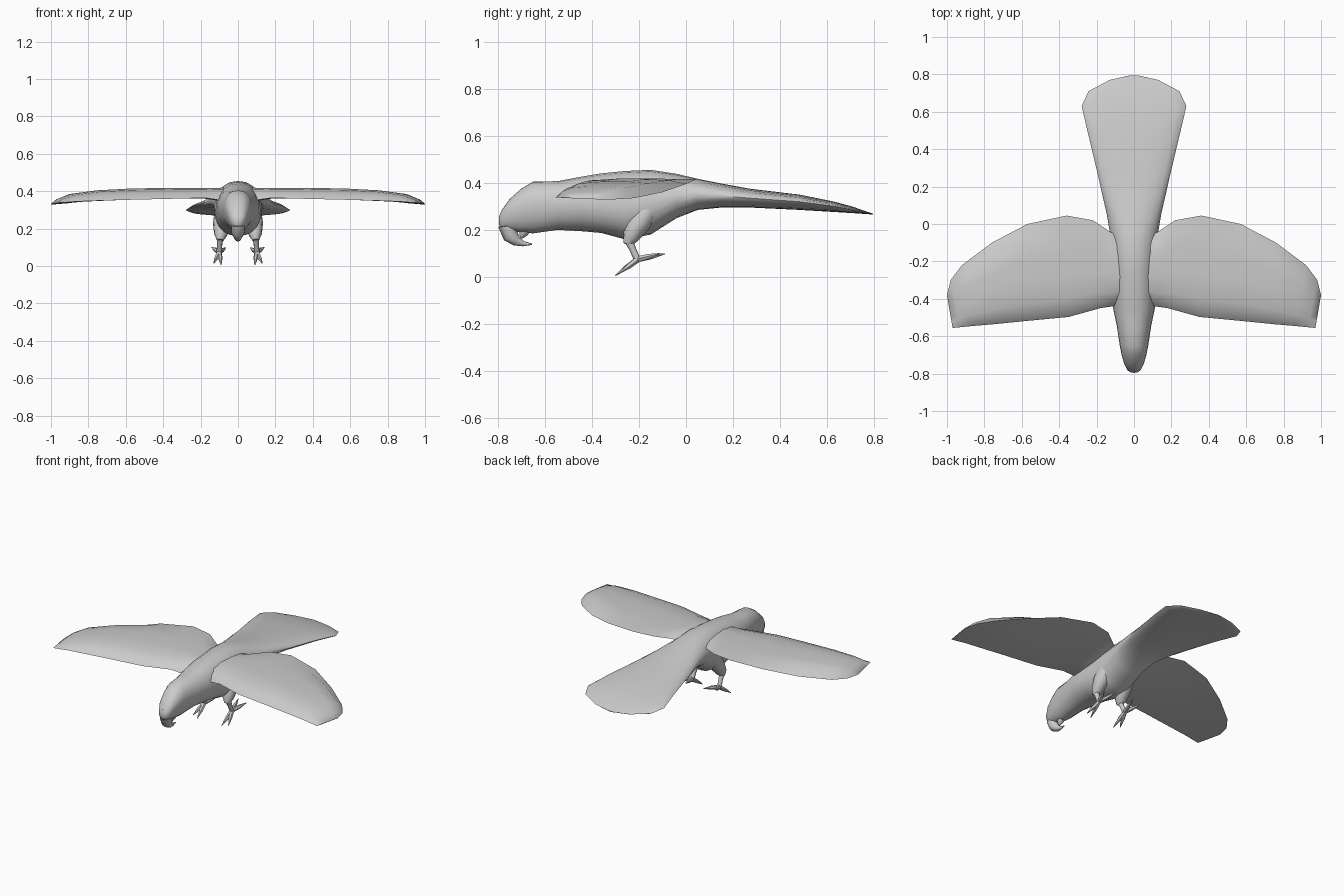
import bpy, bmesh, math
from mathutils import Vector

grey = bpy.data.materials.new("plain grey")
grey.diffuse_color = (0.6, 0.6, 0.6, 1)


def loft(name, rings, angle=50):
    """Skin a list of equal-length closed rings and cap both ends."""
    bm = bmesh.new()
    vs = [[bm.verts.new(p) for p in r] for r in rings]
    n = len(rings[0])
    for a, b in zip(vs, vs[1:]):
        for i in range(n):
            j = (i + 1) % n
            bm.faces.new((a[i], a[j], b[j], b[i]))
    bm.faces.new(vs[0][::-1])
    bm.faces.new(vs[-1])
    bmesh.ops.recalc_face_normals(bm, faces=bm.faces)
    me = bpy.data.meshes.new(name)
    bm.to_mesh(me)
    bm.free()
    me.materials.append(grey)
    ob = bpy.data.objects.new(name, me)
    bpy.context.collection.objects.link(ob)
    bpy.ops.object.select_all(action='DESELECT')
    ob.select_set(True)
    bpy.context.view_layer.objects.active = ob
    bpy.ops.object.shade_smooth_by_angle(angle=math.radians(angle))
    return ob


def tube(name, path, sides=8, flat=1.0):
    """Tapered tube along points (x, y, z, radius); flat scales the width."""
    pts = [Vector(p[:3]) for p in path]
    rings = []
    for i, p in enumerate(pts):
        t = (pts[min(i + 1, len(pts) - 1)] - pts[max(i - 1, 0)]).normalized()
        side = t.cross(Vector((0, 0, 1)))
        side = side.normalized() if side.length > 0.05 else Vector((1, 0, 0))
        up = side.cross(t).normalized()
        r = path[i][3]
        rings.append([p + side * (r * flat * math.cos(k * math.tau / sides))
                      + up * (r * math.sin(k * math.tau / sides))
                      for k in range(sides)])
    return loft(name, rings)


def mirrored(f, name, path, **kw):
    for label, s in (("right", 1), ("left", -1)):
        f(f"{label}_{name}", [(s * p[0],) + tuple(p[1:]) for p in path], **kw)


# Head, body and tail: y, top z, widest z, bottom z, half width
body = [(-0.795, 0.255, 0.24, 0.225, 0.015), (-0.782, 0.285, 0.25, 0.20, 0.035),
        (-0.75, 0.33, 0.28, 0.195, 0.052), (-0.70, 0.375, 0.30, 0.19, 0.066),
        (-0.65, 0.405, 0.31, 0.185, 0.076), (-0.545, 0.407, 0.31, 0.20, 0.092),
        (-0.45, 0.425, 0.31, 0.195, 0.112), (-0.36, 0.44, 0.30, 0.187, 0.12),
        (-0.26, 0.45, 0.29, 0.16, 0.125), (-0.15, 0.455, 0.31, 0.18, 0.128),
        (-0.04, 0.438, 0.34, 0.25, 0.13), (0.05, 0.417, 0.35, 0.285, 0.145),
        (0.15, 0.397, 0.345, 0.295, 0.168), (0.27, 0.375, 0.335, 0.295, 0.195),
        (0.48, 0.35, 0.32, 0.285, 0.245), (0.63, 0.32, 0.30, 0.276, 0.28),
        (0.71, 0.298, 0.285, 0.271, 0.243), (0.77, 0.277, 0.272, 0.267, 0.13),
        (0.795, 0.269, 0.267, 0.265, 0.02)]
rings = []
for y, top, mid, bot, w in body:
    ring = []
    for k in range(20):
        a = k * math.tau / 20
        c, s = math.cos(a), math.sin(a)
        ring.append((w * math.copysign(abs(c) ** 0.9, c), y,
                     mid + s * ((top - mid) if s > 0 else (mid - bot))))
    rings.append(ring)
loft("body_and_tail", rings)

# Wings: leading x, y, z, trailing x, y, z, top height
wing = [(0.05, -0.42, 0.34, 0.05, -0.08, 0.37, 0.42),
        (0.11, -0.44, 0.355, 0.13, -0.04, 0.395, 0.418),
        (0.18, -0.45, 0.365, 0.22, 0.02, 0.41, 0.418),
        (0.35, -0.497, 0.36, 0.36, 0.045, 0.415, 0.418),
        (0.56, -0.517, 0.355, 0.57, 0.0, 0.395, 0.415),
        (0.74, -0.535, 0.35, 0.76, -0.10, 0.36, 0.405),
        (0.87, -0.546, 0.345, 0.92, -0.22, 0.335, 0.385),
        (0.93, -0.552, 0.34, 0.98, -0.30, 0.33, 0.36),
        (0.97, -0.556, 0.338, 1.0, -0.38, 0.33, 0.338)]
# chord fraction and blend from chord to top (negative drops the underside)
section = [(0, 0), (0.06, 0.45), (0.18, 0.85), (0.4, 1), (0.65, 1), (0.86, 0.85),
           (1, 0), (0.75, -0.1), (0.45, -0.15), (0.15, -0.12)]


def make_wing(name, stations):
    s = 1 if name.startswith("right") else -1
    out = []
    for xl, yl, zl, xt, yt, zt, top in stations:
        ring = []
        for f, h in section:
            z = zl + (zt - zl) * f
            z += (top - z) * h if h > 0 else h * 0.1 * (1 - abs(xl))
            ring.append((xl + (s * abs(xt) - xl) * f, yl + (yt - yl) * f, z))
        out.append(ring)
    loft(name, out, 60)


mirrored(make_wing, "wing", wing)

# Hooked upper beak and small lower beak
tube("upper_beak", [(0, -0.755, 0.27, 0.035), (0, -0.762, 0.215, 0.035),
                    (0, -0.745, 0.175, 0.034), (0, -0.72, 0.153, 0.022),
                    (0, -0.69, 0.141, 0.011), (0, -0.655, 0.139, 0.003)])
tube("lower_beak", [(0, -0.68, 0.22, 0.03), (0, -0.69, 0.185, 0.02),
                    (0, -0.70, 0.165, 0.006)])

# Legs: feathered thigh, shank and four toes
mirrored(tube, "thigh", [(0.075, -0.15, 0.30, 0.05), (0.085, -0.20, 0.23, 0.05),
                         (0.092, -0.235, 0.17, 0.036), (0.095, -0.25, 0.138, 0.018)], sides=10)
mirrored(tube, "shank", [(0.095, -0.245, 0.16, 0.02), (0.098, -0.225, 0.115, 0.014),
                         (0.10, -0.205, 0.07, 0.015)])
for label, x, y, z in (("inner_front", 0.09, -0.30, 0.006), ("outer_front", 0.13, -0.285, 0.014),
                       ("inner_back", 0.065, -0.09, 0.098), ("outer_back", 0.14, -0.11, 0.10)):
    m = [(a + b) / 2 for a, b in zip((0.10, -0.205, 0.075), (x, y, z))]
    mirrored(tube, label + "_toe", [(0.10, -0.205, 0.075, 0.014),
                                    (m[0], m[1], m[2], 0.012), (x, y, z, 0.002)], sides=6)
